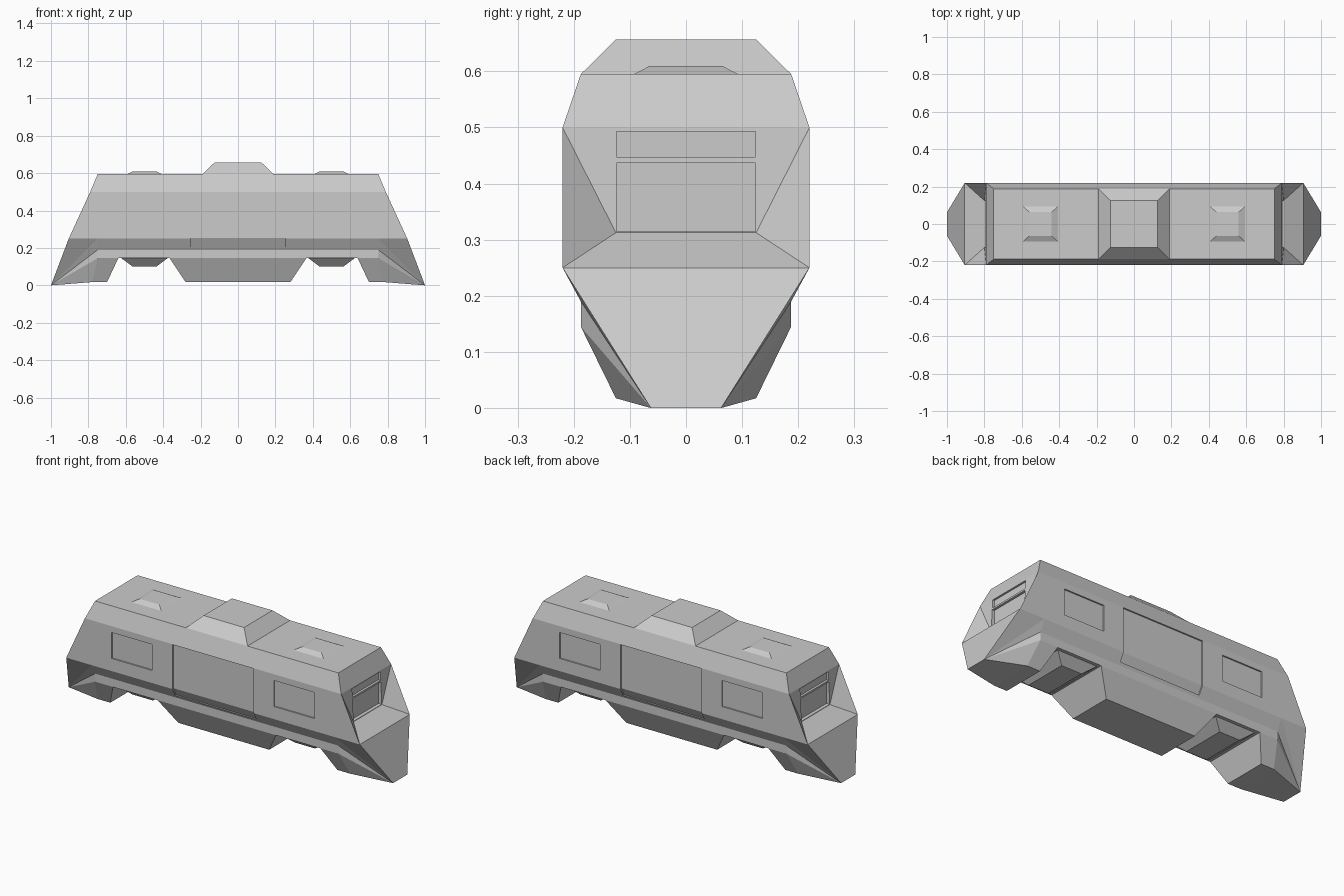
import bpy, bmesh

if "Cube" in bpy.data.objects:
    bpy.data.objects.remove(bpy.data.objects["Cube"])


def make(name, bm):
    bmesh.ops.remove_doubles(bm, verts=bm.verts, dist=0.0002)
    bmesh.ops.recalc_face_normals(bm, faces=bm.faces)
    me = bpy.data.meshes.new(name)
    bm.to_mesh(me)
    bm.free()
    ob = bpy.data.objects.new(name, me)
    bpy.context.collection.objects.link(ob)
    return ob


def frustum(bm, cx, base, top, z0, z1):
    """Tapered block; base and top are half sizes (x, y)."""
    rings = []
    for (hx, hy), z in ((base, z0), (top, z1)):
        rings.append([bm.verts.new((cx + sx * hx, sy * hy, z))
                      for sx, sy in ((-1, -1), (1, -1), (1, 1), (-1, 1))])
    a, b = rings
    bm.faces.new(a)
    bm.faces.new(b)
    for i in range(4):
        j = (i + 1) % 4
        bm.faces.new((a[i], a[j], b[j], b[i]))


def prism(bm, pts, axis, lo, hi):
    """Extrude a closed (a, z) outline along x (axis 0) or y (axis 1)."""
    def co(p, t):
        return (t, p[0], p[1]) if axis == 0 else (p[0], t, p[1])
    a = [bm.verts.new(co(p, lo)) for p in pts]
    b = [bm.verts.new(co(p, hi)) for p in pts]
    bm.faces.new(a)
    bm.faces.new(b)
    for i in range(len(pts)):
        j = (i + 1) % len(pts)
        bm.faces.new((a[i], a[j], b[j], b[i]))


# Car body: one quarter, repeated in four mirrored copies
V = {
    'roof': (.75, .1875, .595), 'eave': (.79, .22, .5), 'sill': (.905, .22, .25),
    'bend': (.75, .22, .25), 'skirt': (.75, .1875, .19), 'under': (.75, .1875, .145),
    'tip': (1, .0625, 0), 'wind': (.80, .125, .3125),
    'in': (.64, .1875, .145), 'inlow': (.70, .125, .0175), 'outlow': (.78, .125, .0175),
    'mid': (.365, .1875, .145), 'midlow': (.28, .125, .0175),
}
# suffix "-" puts the point on y = 0, prefix "c" puts it on x = 0
FACES = [
    'roof- roof croof croof-', 'roof eave ceave croof', 'eave sill bend csill ceave',
    'bend skirt cskirt csill', 'skirt under in mid cmid cskirt',
    'roof- roof eave eave-', 'eave- eave wind wind-', 'eave sill wind',
    'wind- wind sill sill-', 'sill- sill tip tip-',
    'sill bend tip', 'bend skirt tip', 'skirt under tip', 'under outlow tip',
    'in under outlow inlow', 'inlow- inlow outlow outlow-', 'outlow- outlow tip tip-',
    'in- in inlow inlow-', 'mid- mid in in-', 'mid- mid midlow midlow-',
    'mid midlow cmidlow cmid', 'midlow- midlow cmidlow cmidlow-',
]


def point(key):
    on_y = key.endswith('-')
    key = key.rstrip('-')
    on_x = key not in V
    x, y, z = V[key[1:] if on_x else key]
    return (0 if on_x else x, 0 if on_y else y, z)


bm = bmesh.new()
for sx in (-1, 1):
    for sy in (-1, 1):
        for f in FACES:
            pts = [point(k) for k in f.split()]
            bm.faces.new([bm.verts.new((sx * x, sy * y, z)) for x, y, z in pts])
body = make("car_body", bm)

# Shallow recesses: doors, side windows and cab windows
bm = bmesh.new()
for s in (-1, 1):
    door = [(.212, .498), (.212, .252), (.187, .205), (.26, .205), (.26, .498)]
    prism(bm, [(s * y, z) for y, z in door], 0, -.25, .25)
    for w in (-1, 1):
        win = [(w * .375, .32), (w * .625, .32), (w * .625, .465), (w * .375, .465)]
        prism(bm, win, 1, s * .212, s * .26)
    for z0, z1 in ((.315, .437), (.447, .493)):
        cab = [(-.124, z0), (.124, z0), (.124, z1), (-.124, z1)]
        prism(bm, cab, 0, s * .78, s * .86)
cutter = make("recess_cutter", bm)
cutter.hide_render = True
cutter.hide_viewport = True
cut = body.modifiers.new("recesses", 'BOOLEAN')
cut.operation = 'DIFFERENCE'
cut.solver = 'EXACT'
cut.object = cutter

# Raised unit at the middle of the roof
bm = bmesh.new()
frustum(bm, 0, (.19, .1875), (.125, .125), .595, .657)
make("roof_unit", bm)

# Roof vents and wheel housings at both ends
for side, cx in (("left", -.5), ("right", .5)):
    bm = bmesh.new()
    frustum(bm, cx, (.095, .095), (.06, .064), .594, .61)
    make(side + "_roof_vent", bm)
    bm = bmesh.new()
    frustum(bm, cx, (.125, .17), (.063, .125), .146, .1)
    make(side + "_wheel_housing", bm)
